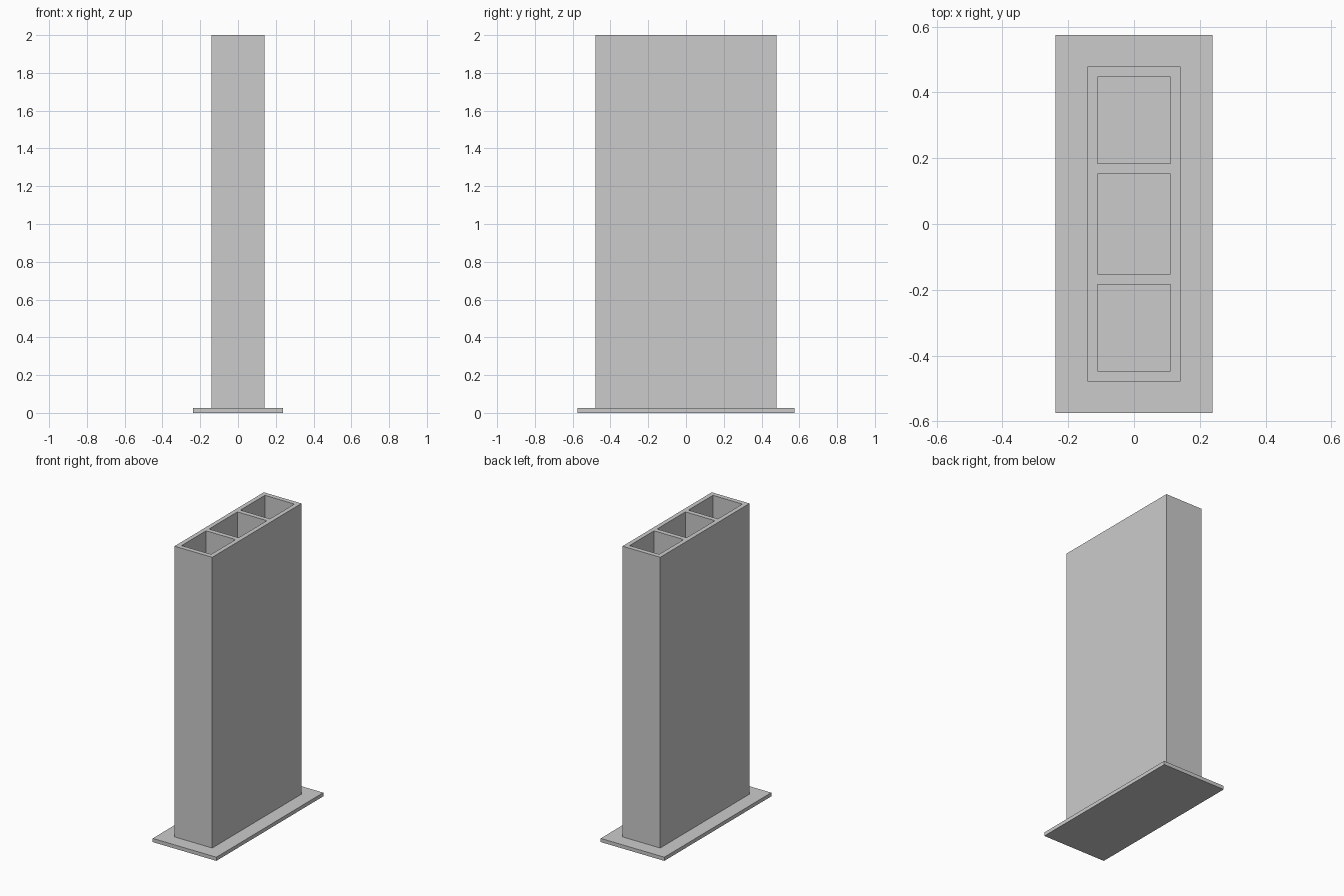
import bpy
import bmesh
import math

cube = bpy.data.objects.get("Cube")
if cube:
    bpy.data.objects.remove(cube, do_unlink=True)

grey = bpy.data.materials.new("plain grey")
grey.use_nodes = True
colour = (0.6, 0.6, 0.6, 1)
grey.diffuse_color = colour
grey.node_tree.nodes["Principled BSDF"].inputs["Base Color"].default_value = colour


def extruded_grid(name, xs, ys, z0, z1, pockets=()):
    """Extrude a grid of cells upward, leaving the pocket cells open."""
    bm = bmesh.new()
    verts = {(i, j): bm.verts.new((x, y, z0))
             for i, x in enumerate(xs) for j, y in enumerate(ys)}
    for i in range(len(xs) - 1):
        for j in range(len(ys) - 1):
            if (i, j) not in pockets:
                corners = [(i, j), (i + 1, j), (i + 1, j + 1), (i, j + 1)]
                bm.faces.new([verts[c] for c in corners])
    top = bmesh.ops.extrude_face_region(bm, geom=bm.faces[:], use_keep_orig=True)
    for item in top["geom"]:
        if isinstance(item, bmesh.types.BMVert):
            item.co.z = z1
    bmesh.ops.recalc_face_normals(bm, faces=bm.faces)
    # Merge coplanar wall strips into clean flat faces
    bmesh.ops.dissolve_limit(bm, angle_limit=math.radians(1),
                             verts=bm.verts, edges=bm.edges)
    mesh = bpy.data.meshes.new(name)
    bm.to_mesh(mesh)
    bm.free()
    mesh.materials.append(grey)
    obj = bpy.data.objects.new(name, mesh)
    bpy.context.collection.objects.link(obj)
    return obj


plate_top = 0.025

# Thin base plate
extruded_grid("base_plate", (-0.239, 0.239), (-0.574, 0.574), 0, plate_top)

# Tall shaft with three open channels separated by thin walls
half_y = (0.152, 0.184, 0.447, 0.479)
extruded_grid("channel_shaft",
              (-0.1415, -0.111, 0.111, 0.1415),
              [-y for y in reversed(half_y)] + list(half_y),
              plate_top, 2,
              pockets={(1, 1), (1, 3), (1, 5)})
